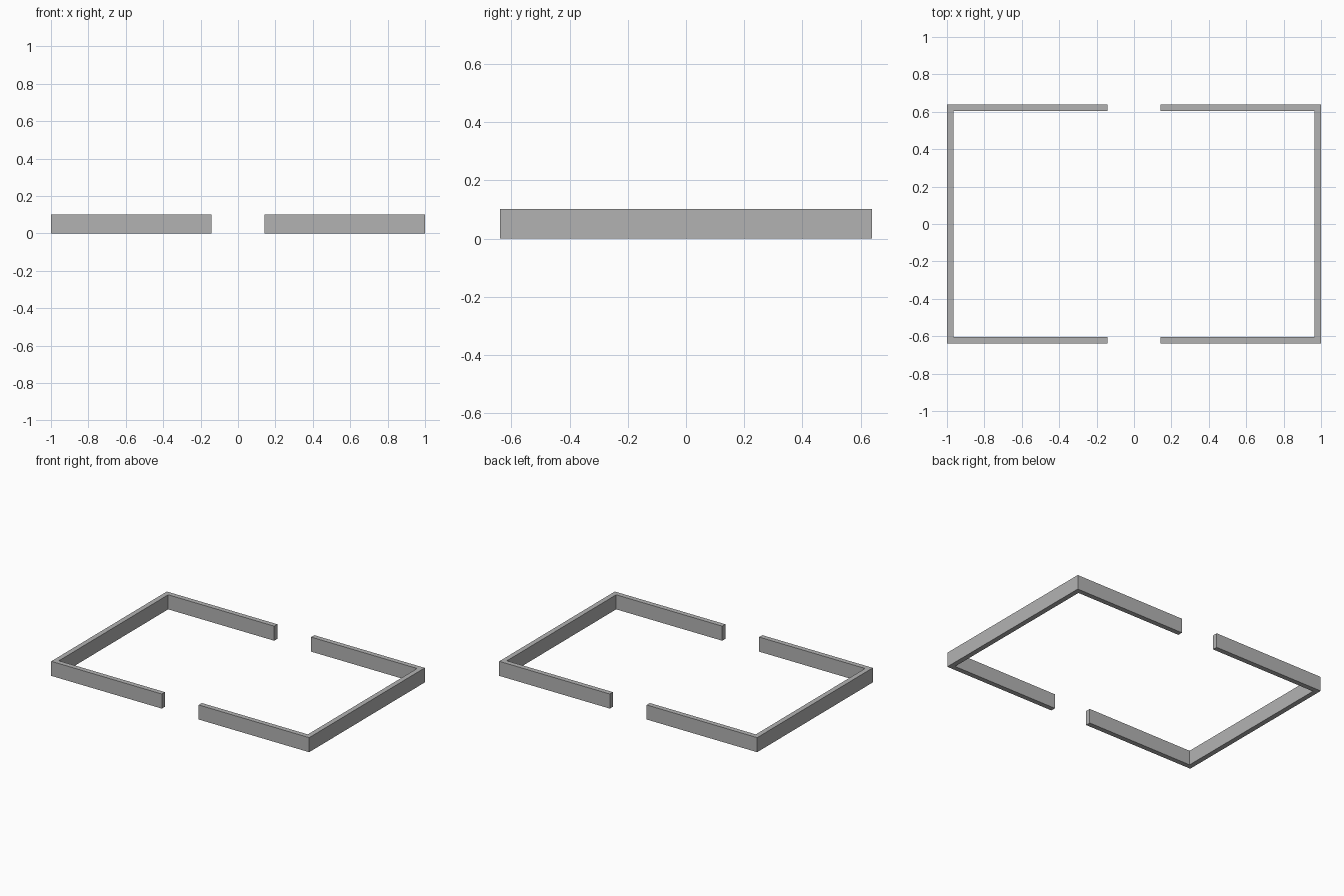
import bpy
import bmesh

if "Cube" in bpy.data.objects:
    bpy.data.objects.remove(bpy.data.objects["Cube"])

HALF_X, HALF_Y = 1.0, 0.64   # outer half sizes
GAP = 0.143                  # half width of the openings
WALL = 0.035                 # wall thickness
HEIGHT = 0.102

grey = bpy.data.materials.new("plain grey")
grey.diffuse_color = (0.45, 0.45, 0.45, 1)
grey.use_nodes = True
grey.node_tree.nodes["Principled BSDF"].inputs["Base Color"].default_value = grey.diffuse_color


def bracket_wall(name, side):
    """C-shaped wall profile, extruded up; side is +1 (right) or -1 (left)."""
    xi, yi = HALF_X - WALL, HALF_Y - WALL
    profile = [(GAP, -HALF_Y), (HALF_X, -HALF_Y), (HALF_X, HALF_Y), (GAP, HALF_Y),
               (GAP, yi), (xi, yi), (xi, -yi), (GAP, -yi)]
    bm = bmesh.new()
    base = bm.faces.new([bm.verts.new((side * x, y, 0)) for x, y in profile])
    top = bmesh.ops.extrude_face_region(bm, geom=[base], use_keep_orig=True)["geom"]
    bmesh.ops.translate(bm, vec=(0, 0, HEIGHT),
                        verts=[v for v in top if isinstance(v, bmesh.types.BMVert)])
    bmesh.ops.recalc_face_normals(bm, faces=bm.faces[:])
    mesh = bpy.data.meshes.new(name)
    bm.to_mesh(mesh)
    bm.free()
    mesh.materials.append(grey)
    bpy.context.collection.objects.link(bpy.data.objects.new(name, mesh))


# two facing walls with openings at front and back
bracket_wall("right_wall", 1)
bracket_wall("left_wall", -1)
